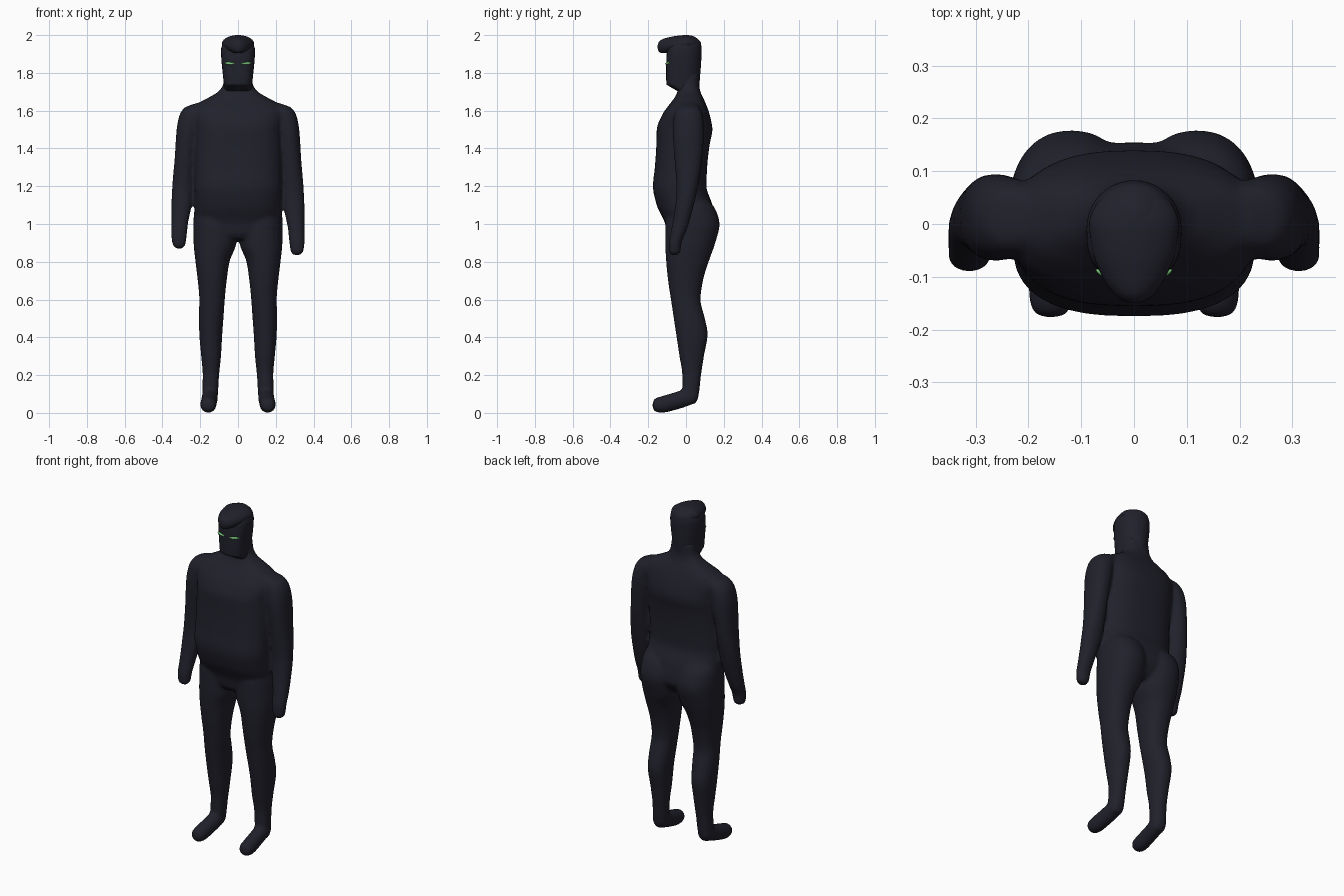
import bpy, bmesh
from math import sin, cos, tau, radians

if "Cube" in bpy.data.objects:
    bpy.data.objects.remove(bpy.data.objects["Cube"])


def make_material(name, color):
    mat = bpy.data.materials.new(name)
    mat.use_nodes = True
    mat.diffuse_color = color
    mat.node_tree.nodes["Principled BSDF"].inputs["Base Color"].default_value = color
    return mat


def monotone(rows, steps):
    """Smoothly fill in between rows, using the first column as the parameter."""
    def slope(i, c):
        def secant(j):
            return (rows[j + 1][c] - rows[j][c]) / (rows[j + 1][0] - rows[j][0])
        if i == 0:
            return secant(0)
        if i == len(rows) - 1:
            return secant(i - 1)
        before, after = secant(i - 1), secant(i)
        return 2 * before * after / (before + after) if before * after > 0 else 0

    result = []
    for i in range(len(rows) - 1):
        low, high = rows[i], rows[i + 1]
        width = high[0] - low[0]
        for k in range(steps):
            t = k / steps
            ease = t * t * (3 - 2 * t)
            row = [low[0] + width * t]
            for c in range(1, len(low)):
                row.append(low[c] + (high[c] - low[c]) * ease
                           + width * t * (1 - t) * ((1 - t) * slope(i, c) - t * slope(i + 1, c)))
            result.append(row)
    return result + [list(rows[-1])]


def signed_power(value, power):
    return abs(value) ** power * (1 if value >= 0 else -1)


def loft(bm, rows, axis="z", front=2.0, back=2.0, side=1, segments=40, steps=5):
    """Skin rounded sections: (position, x min, x max, depth min, depth max)."""
    rings = []
    for pos, x0, x1, d0, d1 in monotone(rows, steps):
        ring = []
        for k in range(segments):
            angle = tau * k / segments
            power = 2 / (front if sin(angle) < 0 else back)
            x = side * ((x0 + x1) / 2 + (x1 - x0) / 2 * signed_power(cos(angle), power))
            d = (d0 + d1) / 2 + (d1 - d0) / 2 * signed_power(sin(angle), power)
            ring.append(bm.verts.new((x, d, pos) if axis == "z" else (x, pos, d)))
        rings.append(ring)
    for a, b in zip(rings, rings[1:]):
        for k in range(segments):
            n = (k + 1) % segments
            bm.faces.new((a[k], a[n], b[n], b[k]))
    bm.faces.new(rings[0])
    bm.faces.new(rings[-1])


def finish(bm, name, mat):
    bmesh.ops.recalc_face_normals(bm, faces=bm.faces)
    mesh = bpy.data.meshes.new(name)
    bm.to_mesh(mesh)
    bm.free()
    mesh.materials.append(mat)
    for poly in mesh.polygons:
        poly.use_smooth = True
    obj = bpy.data.objects.new(name, mesh)
    bpy.context.collection.objects.link(obj)
    return obj


def symmetric(rows):
    return [(p, -w, w, d0, d1) for p, w, d0, d1 in rows]


suit = make_material("dark navy suit", (0.015, 0.015, 0.025, 1))
glow = make_material("green eyes", (0.2, 0.6, 0.2, 1))

# Torso with sloping shoulders and neck
torso = symmetric([
    (.92, .1, -.08, .1), (.95, .18, -.1, .13), (1, .22, -.11, .155),
    (1.1, .228, -.155, .14), (1.2, .23, -.175, .108), (1.3, .228, -.165, .112),
    (1.42, .228, -.157, .125), (1.5, .228, -.155, .14), (1.58, .24, -.125, .125),
    (1.63, .22, -.09, .108), (1.67, .155, -.06, .09), (1.7, .105, -.045, .076),
    (1.74, .078, -.04, .07), (1.8, .07, -.04, .07)])

# Leg, from ankle up to the buttock
leg = [
    (.05, .12, .18, 0, .05), (.08, .108, .19, -.02, .065), (.2, .1, .187, -.02, .08),
    (.3, .09, .195, -.035, .095), (.42, .083, .205, -.053, .115),
    (.5, .077, .207, -.065, .1), (.6, .07, .205, -.08, .077),
    (.7, .06, .213, -.095, .09), (.8, .045, .225, -.105, .12),
    (.9, .008, .235, -.11, .155), (1, .002, .236, -.11, .178),
    (1.08, .01, .23, -.09, .155), (1.15, .04, .2, -.05, .09)]

# Foot, from toe to heel
foot = [
    (-.177, .14, .175, .025, .055), (-.165, .122, .193, .007, .077),
    (-.13, .115, .2, 0, .088), (-.05, .11, .195, .017, .112),
    (.02, .106, .19, .04, .13), (.05, .112, .185, .055, .125),
    (.065, .13, .17, .075, .11)]

# Arm, from fingertips up to the shoulder
arm = [
    (.87, .295, .325, -.075, -.045), (.885, .28, .345, -.09, -.03),
    (.93, .272, .352, -.09, -.025), (1, .265, .352, -.078, .005),
    (1.1, .245, .352, -.06, .035), (1.2, .235, .348, -.05, .06),
    (1.35, .225, .335, -.06, .085), (1.5, .2, .325, -.07, .095),
    (1.57, .18, .312, -.065, .09), (1.615, .16, .285, -.05, .075),
    (1.64, .16, .22, -.03, .05)]

bm = bmesh.new()
loft(bm, torso, front=2.6, back=2.5)
for side, reach in ((1, 1.046), (-1, 1)):
    loft(bm, leg, side=side, front=2.2, back=2.2)
    loft(bm, foot, axis="y", side=side)
    top = arm[-1][0]
    loft(bm, [(top - (top - r[0]) * reach, *r[1:]) for r in arm], side=side, front=2.2, back=2.2)
body = finish(bm, "body", suit)

# Fuse the body parts into one soft skin
remesh = body.modifiers.new("fuse", "REMESH")
remesh.mode = "VOXEL"
remesh.voxel_size = 0.01
remesh.use_smooth_shade = True
soften = body.modifiers.new("soften", "SMOOTH")
soften.factor = 0.5
soften.iterations = 5

# Head with a flat face and undercut jaw
head = symmetric([
    (1.66, .07, -.02, .07), (1.69, .072, -.03, .068), (1.73, .074, -.09, .07),
    (1.74, .075, -.104, .071), (1.8, .081, -.105, .076), (1.87, .088, -.104, .081),
    (1.92, .09, -.1, .083), (1.96, .078, -.085, .078), (1.985, .052, -.055, .055),
    (1.997, .025, -.025, .03), (2, .006, -.005, .01)])
bm = bmesh.new()
loft(bm, head, front=3)
head_obj = finish(bm, "head", suit)

# Swept hair overhanging the brow
quiff = symmetric([
    (-.15, .008, 1.93, 1.945), (-.145, .022, 1.915, 1.962), (-.13, .04, 1.905, 1.976),
    (-.1, .06, 1.904, 1.986), (-.05, .079, 1.905, 1.996), (0, .085, 1.91, 2),
    (.04, .07, 1.92, 1.99), (.06, .04, 1.93, 1.97)])
bm = bmesh.new()
loft(bm, quiff, axis="y")
hair = finish(bm, "hair", suit)

for obj in (head_obj, hair):
    bpy.ops.object.select_all(action="DESELECT")
    obj.select_set(True)
    bpy.context.view_layer.objects.active = obj
    bpy.ops.object.shade_smooth_by_angle(angle=radians(40))

# Narrow eye slits
for side, name in ((1, "left_eye"), (-1, "right_eye")):
    bm = bmesh.new()
    bmesh.ops.create_uvsphere(bm, u_segments=16, v_segments=8, radius=1)
    eye = finish(bm, name, glow)
    eye.scale = (.03, .009, .007)
    eye.rotation_euler = (0, radians(-4) * side, radians(20) * side)
    eye.location = (.044 * side, -.097, 1.85)
